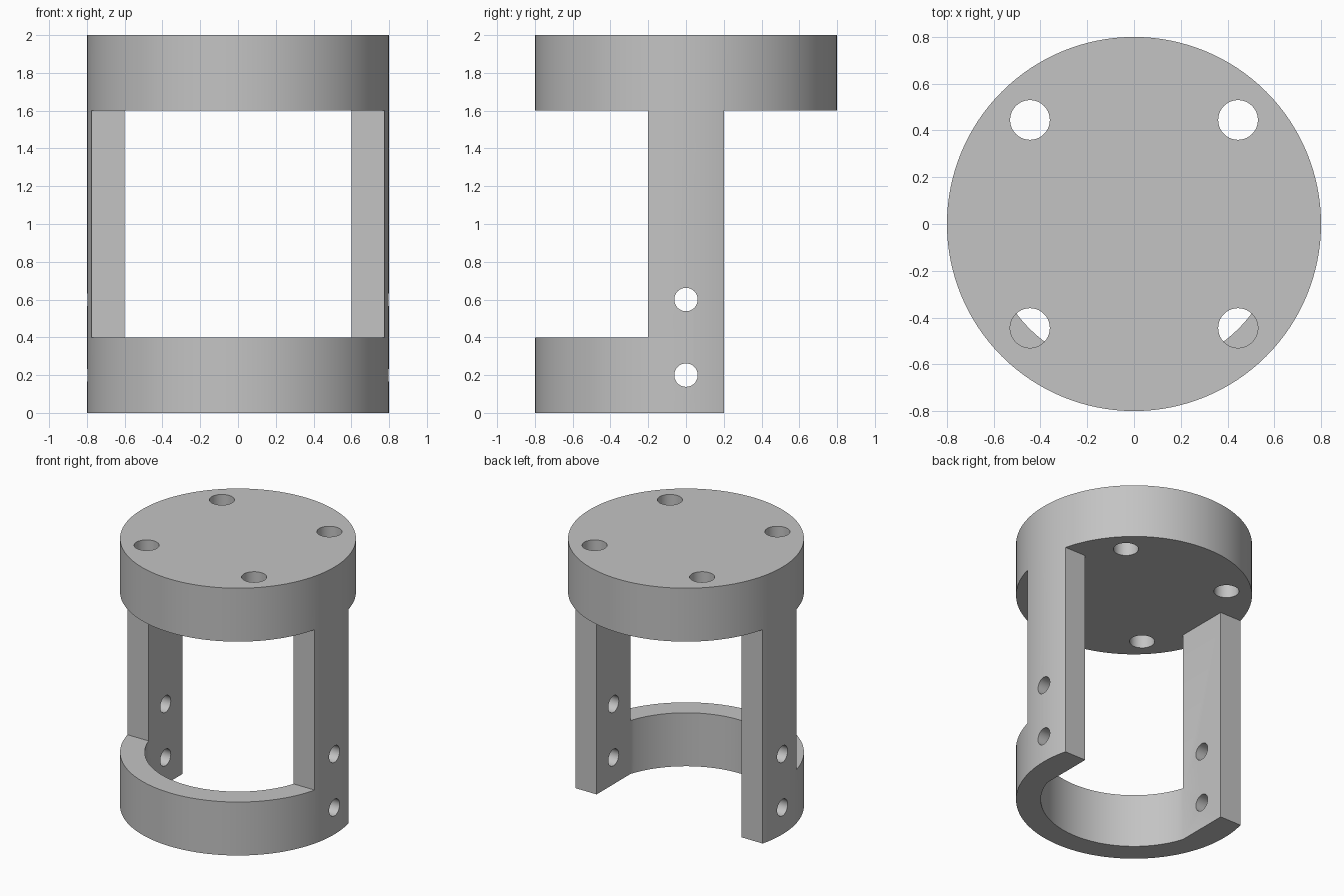
import bpy
import bmesh
import math

SEGMENTS = 128
RADIUS = 0.8        # outer radius of the whole bracket
DECK = 1.6          # underside of the top disc
RIM = 0.4           # top of the lower ring
LEG_X, LEG_Y = 0.6, 0.2   # inner face and half width of the legs

cube = bpy.data.objects.get("Cube")
if cube:
    bpy.data.objects.remove(cube, do_unlink=True)

grey = bpy.data.materials.new("plain_grey")
grey.use_nodes = True
colour = (0.55, 0.55, 0.55, 1)
grey.diffuse_color = colour
grey.node_tree.nodes["Principled BSDF"].inputs["Base Color"].default_value = colour


def prism(name, outline, low, high):
    """Extrude a counter-clockwise outline from low to high along z."""
    bm = bmesh.new()
    face = bm.faces.new([bm.verts.new((x, y, low)) for x, y in outline])
    top = bmesh.ops.extrude_face_region(bm, geom=[face])["geom"]
    bmesh.ops.translate(bm, vec=(0, 0, high - low),
                        verts=[v for v in top if isinstance(v, bmesh.types.BMVert)])
    bmesh.ops.recalc_face_normals(bm, faces=bm.faces)
    mesh = bpy.data.meshes.new(name)
    bm.to_mesh(mesh)
    bm.free()
    mesh.materials.append(grey)
    obj = bpy.data.objects.new(name, mesh)
    bpy.context.collection.objects.link(obj)
    return obj


def arc(radius, start, end, count, x=0, y=0):
    angles = [start + (end - start) * i / count for i in range(count + 1)]
    return [(x + radius * math.cos(a), y + radius * math.sin(a)) for a in angles]


def circle(radius, count, x=0, y=0):
    return arc(radius, 0, math.tau, count, x, y)[:-1]


def box(low_y, high_y):
    return [(-1, low_y), (1, low_y), (1, high_y), (-1, high_y)]


def cut(target, cutter):
    """Subtract the cutter, then remove it."""
    cutter.hide_render = True
    bpy.context.view_layer.objects.active = target
    mod = target.modifiers.new("cut", "BOOLEAN")
    mod.operation = "DIFFERENCE"
    mod.solver = "EXACT"
    mod.object = cutter
    bpy.ops.object.modifier_apply(modifier=mod.name)
    bpy.data.objects.remove(cutter, do_unlink=True)


# Solid body
bracket = prism("mounting_bracket", circle(RADIUS, SEGMENTS), 0, 2)

# Inner cavity: round at the front, flat leg faces, open at the back
turn = math.atan2(LEG_Y, LEG_X)
cavity = arc(math.hypot(LEG_X, LEG_Y), math.pi + turn, math.tau - turn, 56)
cut(bracket, prism("cavity_cutter", cavity + [(LEG_X, 1), (-LEG_X, 1)], -0.2, DECK))

# Open back, and front window above the ring
cut(bracket, prism("back_cutter", box(LEG_Y, 1.2), -0.1, DECK))
cut(bracket, prism("window_cutter", box(-1, -LEG_Y), RIM, DECK))

# Four bolt holes through the top disc
for x in (-0.445, 0.445):
    for y in (-0.445, 0.445):
        cut(bracket, prism("bolt_cutter", circle(0.085, 40, x, y), 1.4, 2.2))

# Two pin holes through both legs
for z in (0.2, 0.6):
    pin = prism("pin_cutter", circle(0.062, 40), -1, 1)
    pin.rotation_euler.y = math.pi / 2
    pin.location.z = z
    cut(bracket, pin)

bpy.ops.object.select_all(action="DESELECT")
bracket.select_set(True)
bpy.context.view_layer.objects.active = bracket
bpy.ops.object.shade_smooth_by_angle(angle=math.radians(30))
